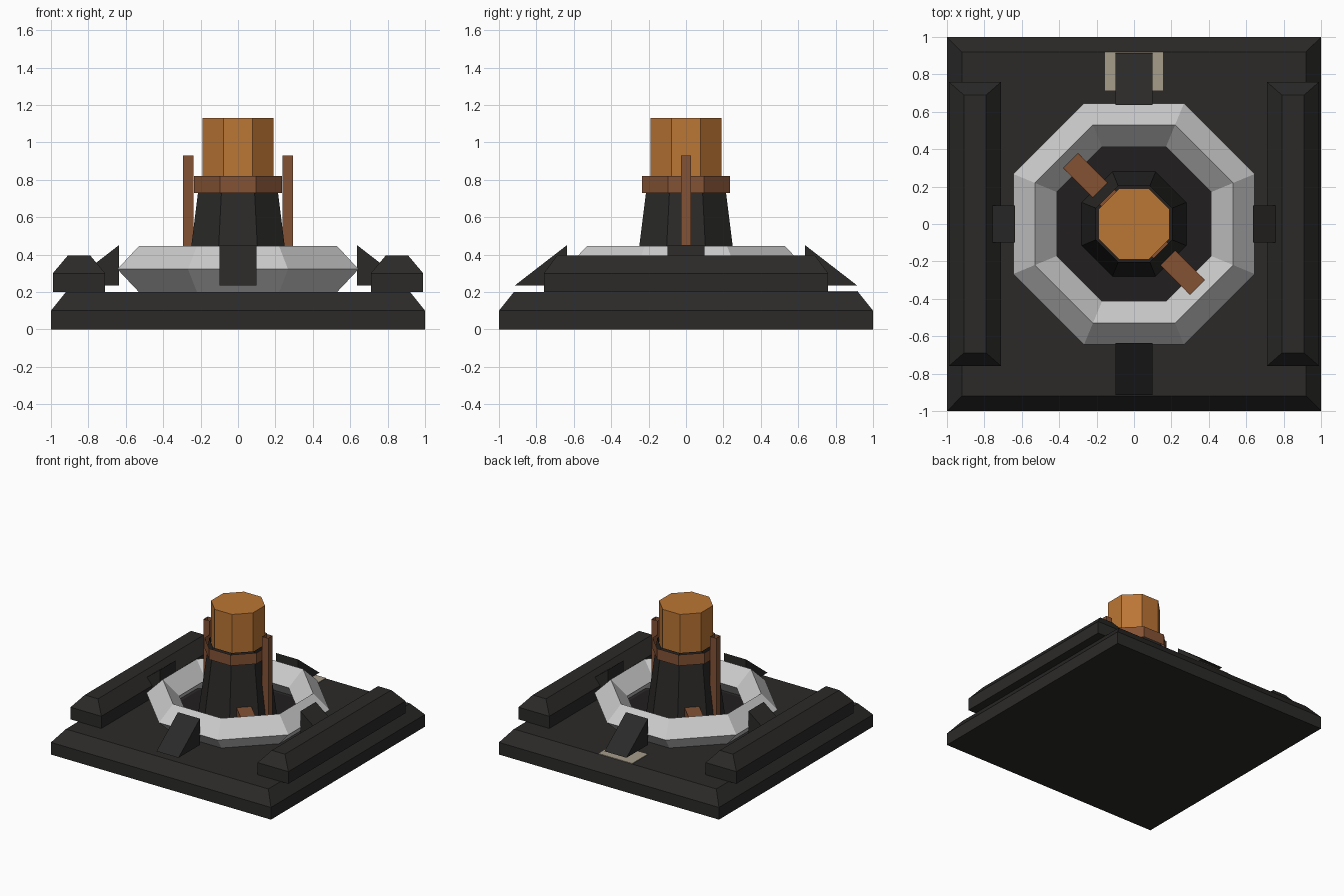
import bpy, bmesh, math
from mathutils import Matrix, Vector

if "Cube" in bpy.data.objects:
    bpy.data.objects.remove(bpy.data.objects["Cube"])

def mat(name, rgb):
    m = bpy.data.materials.new(name)
    m.diffuse_color = (*rgb, 1)
    m.use_nodes = True
    m.node_tree.nodes["Principled BSDF"].inputs["Base Color"].default_value = m.diffuse_color
    return m

BLACK = mat("black", (0.024, 0.023, 0.022))
DARK = mat("dark", (0.015, 0.013, 0.014))
ORANGE = mat("orange", (0.50, 0.18, 0.035))
BROWN = mat("brown", (0.23, 0.085, 0.035))
BEIGE = mat("beige", (0.38, 0.34, 0.26))

def finish(name, bm, material=None):
    me = bpy.data.meshes.new(name)
    bm.to_mesh(me)
    bm.free()
    ob = bpy.data.objects.new(name, me)
    bpy.context.collection.objects.link(ob)
    if material:
        me.materials.append(material)
    return ob

def loft(name, loops, material=None, caps=True, closed=False):
    """Skin equal-length point loops; optionally cap the ends or close into a ring."""
    bm = bmesh.new()
    rows = [[bm.verts.new(p) for p in lp] for lp in loops]
    n = len(rows[0])
    pairs = list(zip(rows, rows[1:])) + ([(rows[-1], rows[0])] if closed else [])
    for a, b in pairs:
        for i in range(n):
            j = (i + 1) % n
            bm.faces.new((a[i], a[j], b[j], b[i]))
    if caps and not closed:
        bm.faces.new(rows[0][::-1])
        bm.faces.new(rows[-1])
    return finish(name, bm, material)

def rect(hx, hy, z, cx=0, cy=0):
    return [(cx + sx * hx, cy + sy * hy, z) for sx, sy in ((-1, -1), (1, -1), (1, 1), (-1, 1))]

def octagon(apothem, z):
    r = apothem / math.cos(math.pi / 8)
    return [(r * math.cos(a), r * math.sin(a), z)
            for a in (math.pi / 8 + i * math.pi / 4 for i in range(8))]

# Base slab with sloped shoulder
loft("base", [rect(1, 1, 0), rect(1, 1, 0.1), rect(0.92, 0.92, 0.2)], BLACK)

# Side rails
for side, cx in (("left", -0.85), ("right", 0.85)):
    loft(side + "_rail", [rect(0.14, 0.76, 0.2, cx), rect(0.14, 0.76, 0.3, cx),
                          rect(0.06, 0.69, 0.395, cx)], BLACK)

# Diamond-section octagonal ring and the dark floor inside it
loft("ring", [octagon(0.53, 0.2), octagon(0.645, 0.322), octagon(0.53, 0.445),
              octagon(0.413, 0.322)], closed=True)
loft("ring_floor", [octagon(0.5, 0.2), octagon(0.5, 0.204)], DARK)

# Four wedge buttresses around the ring
profile = [(-0.915, 0.235), (-0.637, 0.235), (-0.637, 0.45)]
for i, side in enumerate(("front", "right", "back", "left")):
    ob = loft(side + "_wedge", [[(x, y, z) for y, z in profile] for x in (-0.1, 0.1)], BLACK)
    ob.data.transform(Matrix.Rotation(i * math.pi / 2, 4, 'Z'))

# Flat plate under the back wedge
loft("back_plate", [rect(0.155, 0.103, 0.2, 0, 0.817), rect(0.155, 0.103, 0.205, 0, 0.817)], BEIGE)

# Tapered column, open at the top
loft("column", [octagon(0.28, 0.2), octagon(0.203, 0.82)], BLACK, caps=False)

# Thin open band around the column
loft("band", [octagon(0.235, 0.73), octagon(0.235, 0.82)], BROWN, caps=False)

# Orange cap
loft("cap", [octagon(0.19, 0.73), octagon(0.19, 1.13)], ORANGE)

# Upright posts, open ended
for side, cx in (("left", -0.267), ("right", 0.267)):
    loft(side + "_post", [rect(0.028, 0.028, 0.2, cx), rect(0.028, 0.028, 0.93, cx)], BROWN, caps=False)

# Diagonal crossbar through the column
bar = loft("crossbar", [rect(0.48, 0.056, 0.28), rect(0.48, 0.056, 0.393)], BROWN)
bar.data.transform(Matrix.Rotation(-math.pi / 4, 4, 'Z'))
